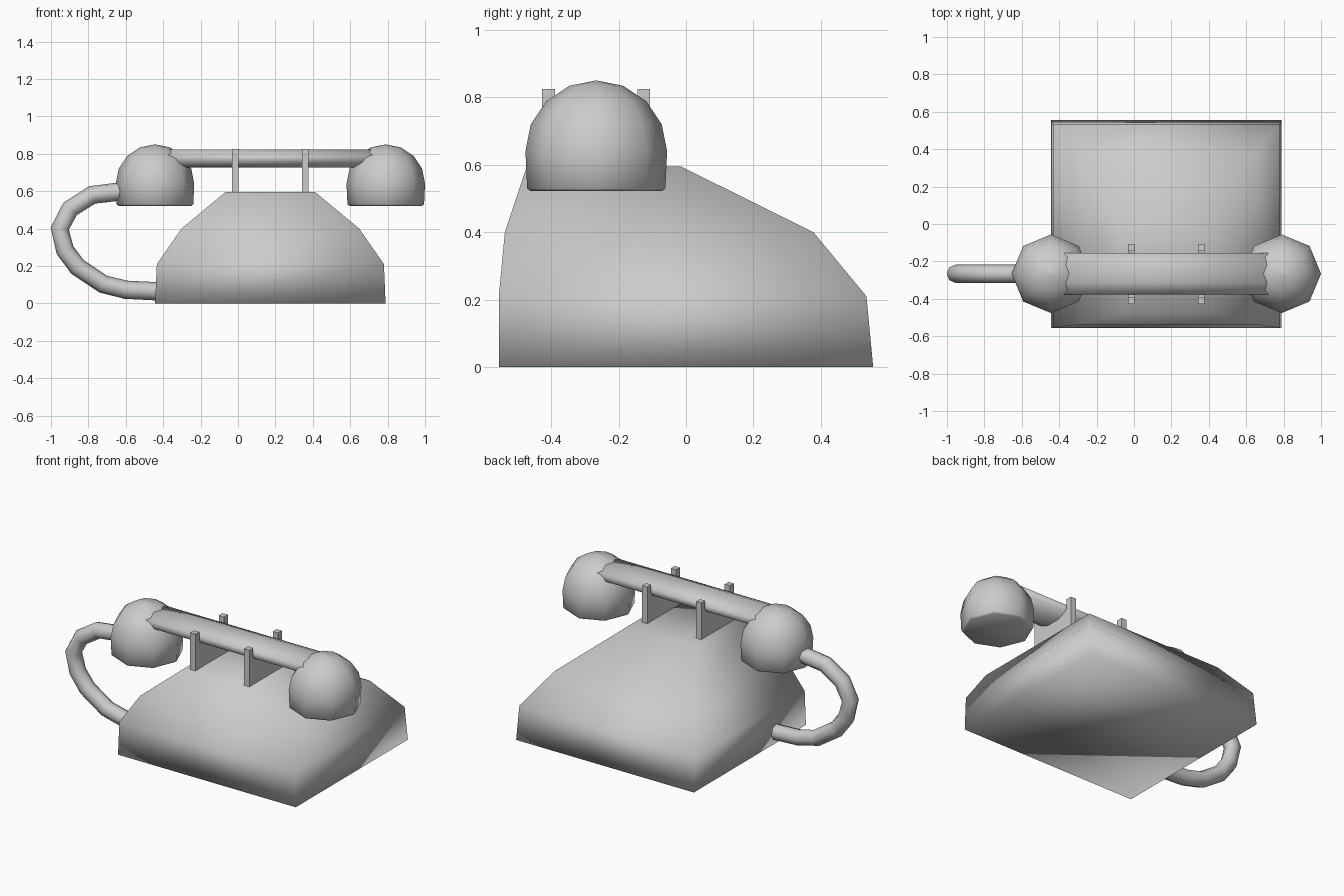
import bpy, bmesh, math

if "Cube" in bpy.data.objects:
    bpy.data.objects.remove(bpy.data.objects["Cube"])

CX, CY = 0.173, -0.266   # middle of the phone in x, handset line in y
HALF = 0.617             # cup distance from the middle


def loft(name, rings):
    """Skin a stack of equal-length point rings, cap both ends, shade smooth."""
    bm = bmesh.new()
    loops = [[bm.verts.new(p) for p in ring] for ring in rings]
    for a, b in zip(loops, loops[1:]):
        n = len(a)
        for i in range(n):
            j = (i + 1) % n
            bm.faces.new((a[i], a[j], b[j], b[i]))
    bm.faces.new(loops[0][::-1])
    bm.faces.new(loops[-1])
    bmesh.ops.remove_doubles(bm, verts=bm.verts, dist=0.0001)
    bmesh.ops.recalc_face_normals(bm, faces=bm.faces)
    for f in bm.faces:
        f.smooth = True
    me = bpy.data.meshes.new(name)
    bm.to_mesh(me)
    bm.free()
    ob = bpy.data.objects.new(name, me)
    bpy.context.collection.objects.link(ob)
    return ob


def box(name, x, y0, y1, z0, z1, half=0.018):
    bpy.ops.mesh.primitive_cube_add(size=1, location=(x, (y0 + y1) / 2, (z0 + z1) / 2))
    ob = bpy.context.object
    ob.name = name
    ob.scale = (2 * half, y1 - y0, z1 - z0)
    return ob


# body: four rectangular levels (half width, y min, y max, z)
levels = [(0.616, -0.555, 0.555, 0), (0.607, -0.555, 0.535, 0.21),
          (0.475, -0.537, 0.378, 0.4), (0.24, -0.472, -0.015, 0.595)]
loft("body", [[(CX - w, y0, z), (CX + w, y0, z), (CX + w, y1, z), (CX - w, y1, z)]
              for w, y0, y1, z in levels])

# ear and mouth cups: eight-sided domes with a straight skirt
R, ZC = 0.21, 0.64
profile = [(0.195, 0.522), (0.205, 0.53), (R, ZC)]
profile += [(R * math.cos(a), ZC + R * math.sin(a))
            for a in (math.radians(d) for d in (22.5, 45, 67.5, 89.5))]
for side, name in ((-1, "mouth_cup"), (1, "ear_cup")):
    loft(name, [[(CX + side * HALF + r * math.cos(k * math.pi / 4),
                  CY + r * math.sin(k * math.pi / 4), z) for k in range(8)]
                for r, z in profile])

# handle: flattened octagonal bar between the cups
c = math.cos(math.pi / 8)
loft("handle", [[(CX + s * 0.6,
                  CY + 0.112 / c * math.cos((k + 0.5) * math.pi / 4),
                  0.774 + 0.048 / c * math.sin((k + 0.5) * math.pi / 4))
                 for k in range(8)] for s in (-1, 1)])

# cradle: two prongs and a web beneath the handle on each side
for s in (-1, 1):
    x = CX + s * 0.187
    box("cradle_prong_front", x, -0.427, -0.389, 0.57, 0.825)
    box("cradle_prong_back", x, -0.144, -0.106, 0.57, 0.825)
    box("cradle_web", x, -0.39, -0.143, 0.57, 0.765, 0.017)

# cord
path = [(-0.55, 0.603), (-0.64, 0.597), (-0.78, 0.58), (-0.898, 0.505), (-0.953, 0.4),
        (-0.925, 0.285), (-0.858, 0.195), (-0.72, 0.103), (-0.6, 0.073), (-0.38, 0.062)]
cu = bpy.data.curves.new("cord", 'CURVE')
cu.dimensions = '3D'
cu.bevel_depth = 0.049
cu.bevel_resolution = 2
cu.use_fill_caps = True
sp = cu.splines.new('POLY')
sp.points.add(len(path) - 1)
for p, (x, z) in zip(sp.points, path):
    p.co = (x, CY, z, 1)
sp.use_smooth = True
cord = bpy.data.objects.new("cord", cu)
bpy.context.collection.objects.link(cord)
